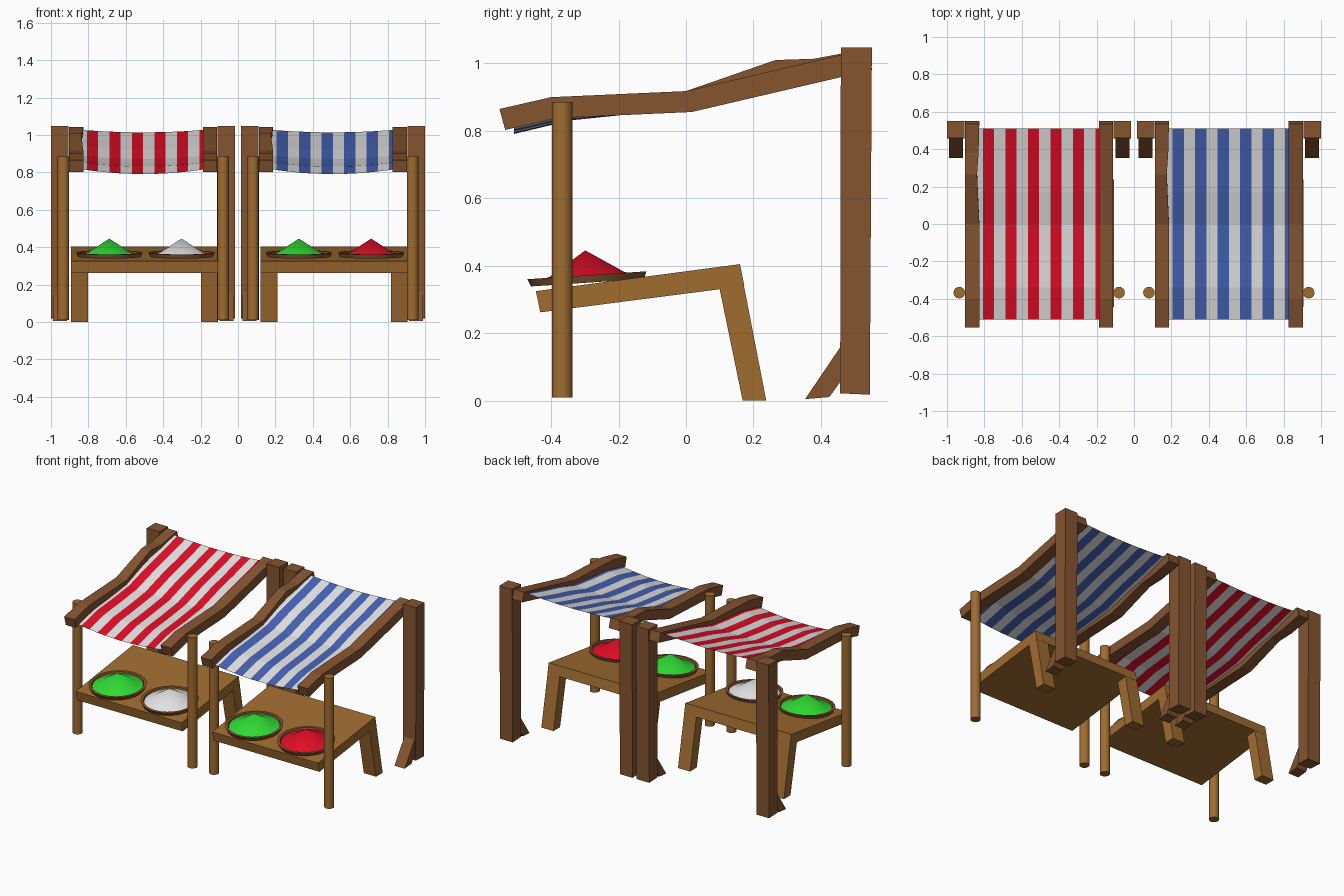
import bpy, bmesh, math
from mathutils import Matrix, Vector

if "Cube" in bpy.data.objects:
    bpy.data.objects.remove(bpy.data.objects["Cube"])


def mat(name, r, g, b):
    m = bpy.data.materials.new(name)
    m.diffuse_color = (r, g, b, 1)
    m.use_nodes = True
    m.node_tree.nodes["Principled BSDF"].inputs["Base Color"].default_value = m.diffuse_color
    return m


DARK = mat("dark wood", 0.235, 0.09, 0.03)
LIGHT = mat("light wood", 0.35, 0.15, 0.03)
WHITE = mat("white", 0.78, 0.78, 0.78)
RED = mat("red", 0.76, 0.004, 0.02)
BLUE = mat("blue", 0.06, 0.125, 0.47)
GREEN = mat("green", 0.03, 0.72, 0.035)


def finish(name, bm, mats, smooth=False, normals=True):
    if normals:
        bmesh.ops.recalc_face_normals(bm, faces=bm.faces)
    me = bpy.data.meshes.new(name)
    bm.to_mesh(me)
    bm.free()
    for m in mats:
        me.materials.append(m)
    ob = bpy.data.objects.new(name, me)
    bpy.context.collection.objects.link(ob)
    if smooth:
        bpy.ops.object.select_all(action='DESELECT')
        ob.select_set(True)
        bpy.context.view_layer.objects.active = ob
        bpy.ops.object.shade_smooth_by_angle(angle=math.radians(35))
    return ob


def loft(name, rings, m):
    """Closed solid through equal-length rings of points."""
    bm = bmesh.new()
    vs = [[bm.verts.new(p) for p in r] for r in rings]
    n = len(vs[0])
    for a, b in zip(vs, vs[1:]):
        for i in range(n):
            j = (i + 1) % n
            bm.faces.new((a[i], a[j], b[j], b[i]))
    bm.faces.new(vs[0])
    bm.faces.new(vs[-1])
    return finish(name, bm, [m])


def prism(name, profile, x0, x1, m):
    """Side profile (y, z) extruded along x."""
    return loft(name, [[(x, y, z) for y, z in profile] for x in (x0, x1)], m)


def lathe(name, profile, place, m, sides=24):
    """Profile (radius, z) spun round z, then placed by a matrix."""
    bm = bmesh.new()
    vs = [bm.verts.new((r, 0, z)) for r, z in profile]
    es = [bm.edges.new(p) for p in zip(vs, vs[1:])]
    bmesh.ops.spin(bm, geom=vs + es, cent=(0, 0, 0), axis=(0, 0, 1),
                   angle=2 * math.pi, steps=sides, use_merge=False)
    bmesh.ops.remove_doubles(bm, verts=bm.verts, dist=1e-5)
    bmesh.ops.transform(bm, matrix=place, verts=bm.verts)
    return finish(name, bm, [m], smooth=True)


# Rail sections: y, top z, inward/outward x shift
RIGHT_RAIL = [(-0.553, 0.865, 0), (-0.40, 0.900, 0), (0.0, 0.918, 0), (0.535, 1.043, 0)]
LEFT_RAIL = [(-0.553, 0.865, 0), (-0.40, 0.900, 0), (0.0, 0.918, 0),
             (0.265, 1.010, -0.012), (0.38, 1.014, -0.004), (0.535, 1.043, 0)]


def rail(name, cx, sections):
    rings = []
    for y, z, dx in sections:
        a, b = cx - 0.038, cx + 0.038 + dx
        rings.append([(a, y, z), (b, y, z), (b, y + 0.017, z - 0.062), (a, y + 0.017, z - 0.062)])
    return loft(name, rings, DARK)


# Cloth edge heights along y
CLOTH = [(-0.51, 0.822), (-0.34, 0.860), (-0.17, 0.875), (0.0, 0.895),
         (0.17, 0.945), (0.34, 0.985), (0.51, 1.030)]


def cloth(name, cx, colour):
    bm = bmesh.new()
    cols, half = 12, 0.361
    grid = []
    for y, z in CLOTH:
        sag = 0.031 - 0.015 * (y + 0.51) / 1.02
        grid.append([bm.verts.new((cx - half + 2 * half * i / cols, y,
                                   z - sag * (1 - (2 * i / cols - 1) ** 2)))
                     for i in range(cols + 1)])
    for a, b in zip(grid, grid[1:]):
        for i in range(cols):
            f = bm.faces.new((a[i], a[i + 1], b[i + 1], b[i]))
            f.material_index = i % 2
    return finish(name, bm, [WHITE, colour], normals=False)


def stall(side, cx, colour, powders):
    # awning
    rail(side + "_awning_rail_left", cx - 0.358, LEFT_RAIL)
    rail(side + "_awning_rail_right", cx + 0.358, RIGHT_RAIL)
    cloth(side + "_awning_cloth", cx, colour)
    for s, tag in ((-1, "left"), (1, "right")):
        # square back post with its foot brace
        px = cx + s * 0.445
        prism(f"{side}_back_post_{tag}", [(0.457, 0.022), (0.545, 0.018), (0.551, 1.047), (0.459, 1.047)],
              px - 0.047, px + 0.047, DARK)
        prism(f"{side}_post_brace_{tag}", [(0.353, 0.005), (0.425, 0.011), (0.50, 0.115), (0.50, 0.222)],
              px - 0.038, px + 0.038, DARK)
        # round front pole
        lathe(f"{side}_front_pole_{tag}", [(0, 0.01), (0.031, 0.01), (0.031, 0.886), (0, 0.886)],
              Matrix.Translation((cx + s * 0.427, -0.367, 0)), LIGHT, 16)
        # table back leg
        lx = cx + 0.007 + s * 0.348
        prism(f"{side}_table_leg_{tag}", [(0.155, 0.385), (0.10, 0.33), (0.168, 0.0), (0.238, 0.0), (0.172, 0.34)],
              lx - 0.045, lx + 0.045, LIGHT)
    # sloping table top
    prism(side + "_table_top", [(-0.445, 0.325), (0.16, 0.405), (0.173, 0.34), (-0.432, 0.262)],
          cx - 0.386, cx + 0.400, LIGHT)
    # shallow bowls with heaped powder
    for dx, m, tag in ((-0.181, powders[0], "left"), (0.205, powders[1], "right")):
        place = Matrix.Translation((cx + dx, -0.293, 0.361)) @ Matrix.Rotation(math.radians(3.8), 4, 'X')
        lathe(f"{side}_bowl_{tag}", [(0, -0.011), (0.168, -0.011), (0.177, 0.011), (0.160, 0.011),
                                     (0.155, -0.003), (0, -0.003)], place, DARK)
        lathe(f"{side}_powder_{tag}", [(0, 0.085), (0.110, 0.014), (0.157, 0.0)], place, m)


stall("left", -0.507, RED, (GREEN, WHITE))
stall("right", 0.507, BLUE, (GREEN, RED))
